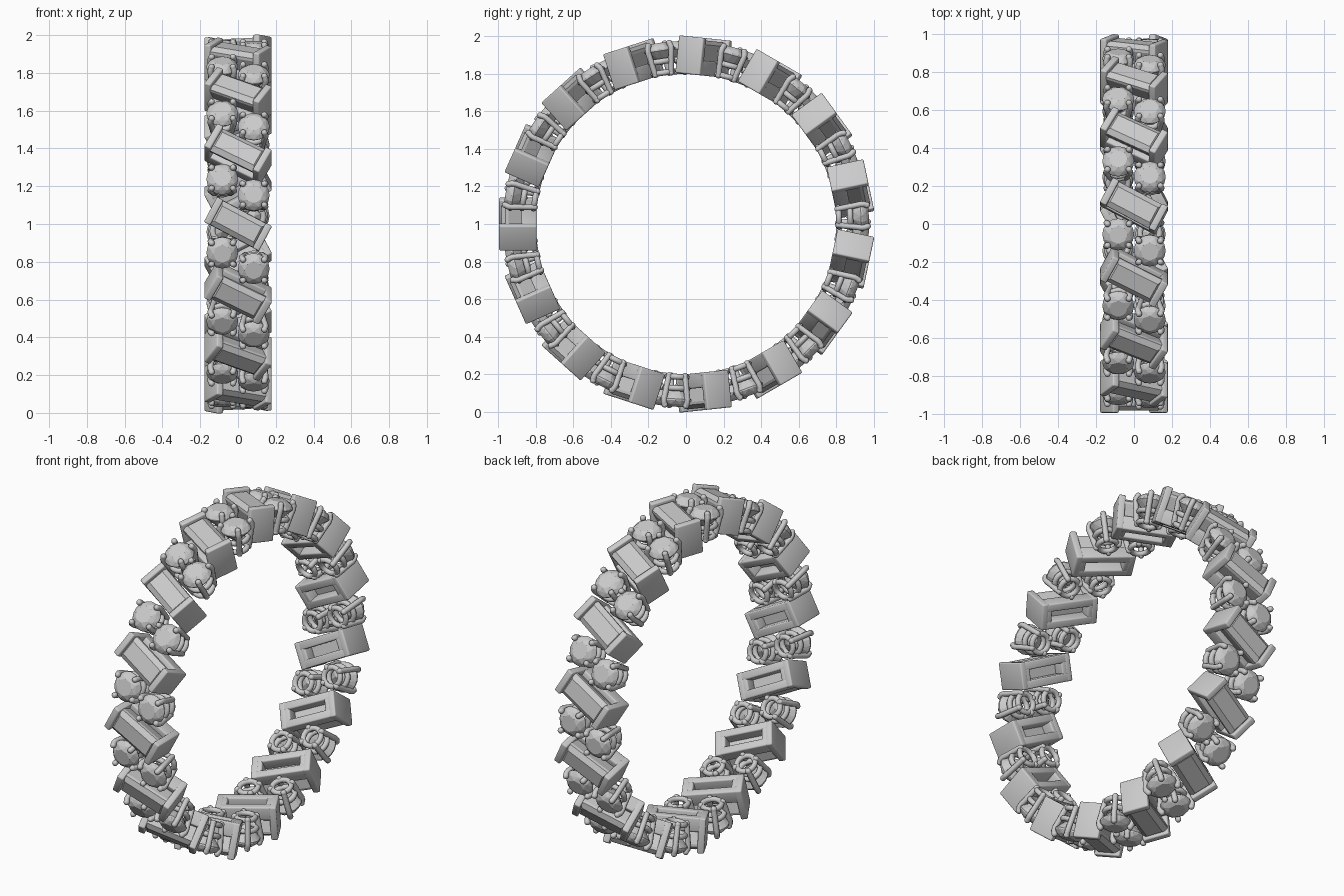
import bpy, bmesh
from math import sin, cos, pi, radians
from mathutils import Matrix, Vector

if "Cube" in bpy.data.objects:
    bpy.data.objects.remove(bpy.data.objects["Cube"])

COUNT = 15            # bar stones round the band
TILT = radians(-28)   # slant of each bar stone
R_IN, R_OUT = 0.795, 0.995


def hull_mesh(name, points):
    """Faceted stone as the convex hull of its corner points."""
    bm = bmesh.new()
    for p in points:
        bm.verts.new(p)
    bmesh.ops.convex_hull(bm, input=bm.verts[:])
    bmesh.ops.dissolve_limit(bm, angle_limit=0.02, verts=bm.verts[:], edges=bm.edges[:])
    bmesh.ops.recalc_face_normals(bm, faces=bm.faces[:])
    me = bpy.data.meshes.new(name)
    bm.to_mesh(me)
    bm.free()
    return me


def circle(n, r, z, off=0.0):
    return [(r * cos(2 * pi * i / n + off), r * sin(2 * pi * i / n + off), z) for i in range(n)]


def rect(hx, hy, z):
    return [(sx * hx, sy * hy, z) for sx in (-1, 1) for sy in (-1, 1)]


def bar_setting_mesh():
    """Two tall end walls joined by a slotted base, edges rounded."""
    bm = bmesh.new()

    def box(x0, x1, y0, y1, z0, z1):
        m = Matrix.Translation(((x0 + x1) / 2, (y0 + y1) / 2, (z0 + z1) / 2))
        m = m @ Matrix.Diagonal((x1 - x0, y1 - y0, z1 - z0, 1))
        bmesh.ops.create_cube(bm, size=1, matrix=m)

    for s in (-1, 1):
        box(min(s * .127, s * .165), max(s * .127, s * .165), -.075, .075, R_IN, R_OUT)
        box(min(s * .105, s * .14), max(s * .105, s * .14), -.06, .06, R_IN + .001, .87)
        box(-.14, .14, min(s * .028, s * .074), max(s * .028, s * .074), R_IN, .875)
    bmesh.ops.bevel(bm, geom=bm.edges[:], offset=.008, segments=3, profile=.5, affect='EDGES')
    for f in bm.faces:
        f.smooth = True
    me = bpy.data.meshes.new("bar_setting")
    bm.to_mesh(me)
    bm.free()
    me.set_sharp_from_angle(angle=radians(35))
    return me


def basket_curve():
    """Two wire rings and four flared claws."""
    cu = bpy.data.curves.new("round_basket", 'CURVE')
    cu.dimensions = '3D'
    cu.bevel_depth = .0155
    cu.bevel_resolution = 2
    cu.use_fill_caps = True

    def wire(pts, closed):
        sp = cu.splines.new('POLY')
        sp.points.add(len(pts) - 1)
        for q, p in zip(sp.points, pts):
            q.co = (*p, 1)
        sp.use_cyclic_u = closed
        sp.use_smooth = True

    wire(circle(24, .052, R_IN + .019), True)
    wire(circle(24, .060, .875), True)
    for k in range(4):
        a = pi / 4 + k * pi / 2
        prof = [(.060, R_IN + .014), (.068, .84), (.078, .89), (.088, .93), (.088, .95), (.080, .966)]
        wire([(r * cos(a), r * sin(a), z) for r, z in prof], False)
    return cu


def tips_mesh():
    """Rounded ends of the claws."""
    bm = bmesh.new()
    for r, z in ((.080, .966), (.060, R_IN + .014)):
        for p in circle(4, r, z, pi / 4):
            bmesh.ops.create_uvsphere(bm, u_segments=12, v_segments=8, radius=.0165,
                                      matrix=Matrix.Translation(p))
    for f in bm.faces:
        f.smooth = True
    me = bpy.data.meshes.new("claw_tips")
    bm.to_mesh(me)
    bm.free()
    return me


# shared part data
bar_setting = bar_setting_mesh()
bar_stone = hull_mesh("bar_stone", rect(.118, .045, .982) + rect(.14, .072, .960)
                      + rect(.14, .072, .945) + rect(.12, .035, .86))
round_stone = hull_mesh("round_stone", circle(8, .048, .974) + circle(8, .071, .960, pi / 8)
                        + circle(16, .084, .940) + circle(16, .084, .932)
                        + circle(8, .05, .895, pi / 8) + [(0, 0, .85)])
basket = basket_curve()
tips = tips_mesh()


def place(name, data, matrix):
    ob = bpy.data.objects.new(name, data)
    ob.matrix_world = matrix
    bpy.context.collection.objects.link(ob)


def around(phi):
    """Frame on the band: x across, y along, z outward; phi from top toward +y."""
    return Matrix.Translation((0, 0, 1)) @ Matrix.Rotation(-phi, 4, 'X')


# repeat the pattern round the band
for i in range(COUNT):
    phi = 1.5 * pi + i * 2 * pi / COUNT
    m = around(phi) @ Matrix.Rotation(TILT, 4, 'Z')
    place(f"bar_setting_{i}", bar_setting, m)
    place(f"bar_stone_{i}", bar_stone, m)
    for side, tag in ((-1, "left"), (1, "right")):
        m = around(phi + pi / COUNT - side * .046) @ Matrix.Translation((side * .083, 0, 0))
        place(f"round_stone_{tag}_{i}", round_stone, m)
        place(f"round_basket_{tag}_{i}", basket, m)
        place(f"claw_tips_{tag}_{i}", tips, m)
